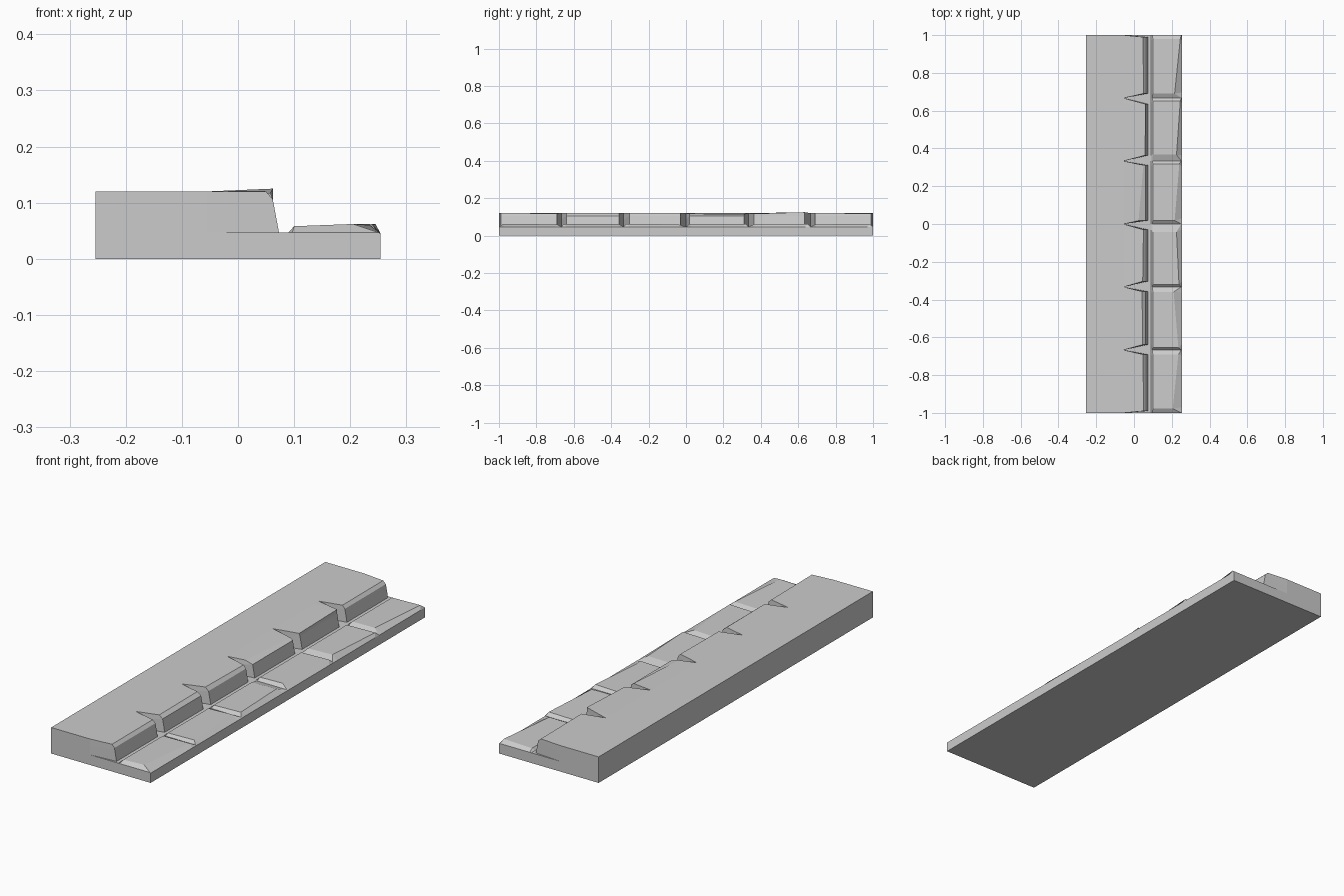
import bpy, bmesh

if "Cube" in bpy.data.objects:
    bpy.data.objects.remove(bpy.data.objects["Cube"])

# Chipped shoulders either side of each stone joint, ordered along y:
# curb gap, gutter gap, curb edge x, curb edge z, gutter edge x, gutter edge z
SHOULDERS = [
    (.010, .022, .050, .120, .205, .062), (.024, .024, .048, .119, .235, .060),
    (.028, .012, .045, .120, .235, .061), (.024, .026, .043, .120, .210, .062),
    (.030, .014, .046, .121, .238, .062), (.030, .042, .050, .120, .225, .060),
    (.018, .018, .024, .117, .215, .061), (.022, .015, .050, .115, .240, .062),
    (.030, .034, .058, .117, .225, .062), (.032, .016, .062, .125, .245, .061),
    (.024, .024, .050, .120, .215, .060), (.010, .020, .048, .119, .245, .062),
]
FLOOR = .047
APEX = -.055


def joint(y):
    """Cross-section at a joint: the curb is cut back to a vertical apex edge."""
    pts = [(-.254, 0), (-.254, .12), (APEX, .12), (APEX, .12), (APEX, .085),
           (APEX, FLOOR), (.090, FLOOR), (.097, FLOOR), (.250, FLOOR),
           (.254, .045), (.254, 0)]
    return [(x, y, z) for x, z in pts]


def shoulder(y, side, data):
    """Full cross-section of a stone, set back from the joint."""
    cw, gw, cx, cz, gx, gz = data
    yc, yg, yb = y + side * cw, y + side * gw, y + side * .03
    return [(-.254, yb, 0), (-.254, yb, .12), (APEX, yb, .12), (cx, yc, cz),
            (.062, yc, .106), (.073, yc, FLOOR), (.090, yb, FLOOR),
            (.100, yg, .058), (gx, yg, gz), (.254, yb, .045), (.254, yb, 0)]


# Sections for six stones
sections = [joint(-1)]
for i in range(6):
    y0, y1 = -1 + i / 3, -1 + (i + 1) / 3
    sections += [shoulder(y0, 1, SHOULDERS[2 * i]),
                 shoulder(y1, -1, SHOULDERS[2 * i + 1]), joint(y1)]

# Loft the sections into one closed solid
bm = bmesh.new()
rings = [[bm.verts.new(p) for p in s] for s in sections]
for a, b in zip(rings, rings[1:]):
    for k in range(len(a)):
        n = (k + 1) % len(a)
        bm.faces.new((a[k], a[n], b[n], b[k]))
bm.faces.new(rings[0])
bm.faces.new(rings[-1][::-1])
bmesh.ops.remove_doubles(bm, verts=bm.verts, dist=1e-5)
bmesh.ops.recalc_face_normals(bm, faces=bm.faces)

mesh = bpy.data.meshes.new("stone_curb_and_gutter")
bm.to_mesh(mesh)
bm.free()
curb = bpy.data.objects.new("stone_curb_and_gutter", mesh)
bpy.context.collection.objects.link(curb)
